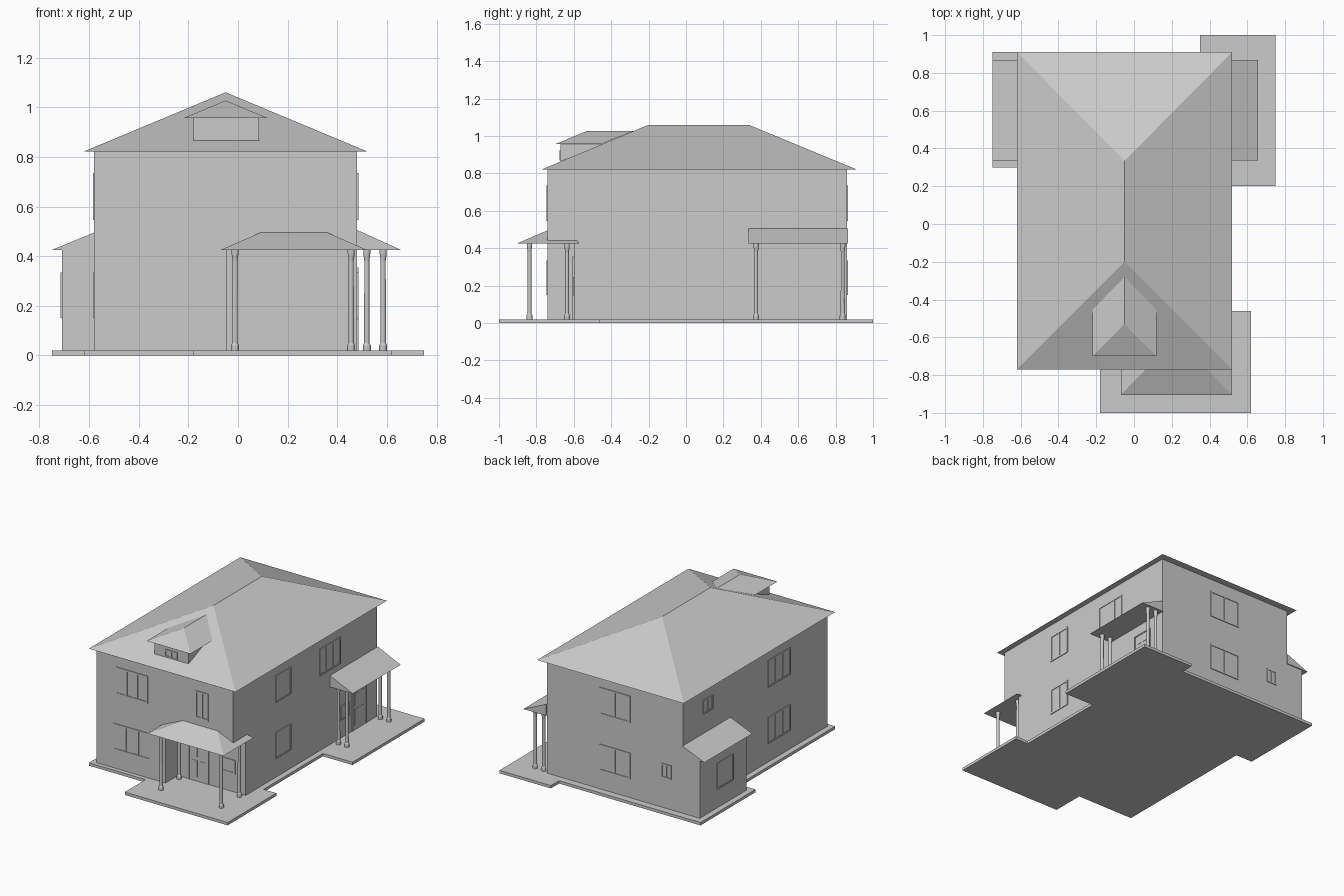
import bpy, bmesh
from math import pi

if "Cube" in bpy.data.objects:
    bpy.data.objects.remove(bpy.data.objects["Cube"])


def finish(name, bm):
    bmesh.ops.recalc_face_normals(bm, faces=bm.faces[:])
    me = bpy.data.meshes.new(name)
    bm.to_mesh(me)
    bm.free()
    ob = bpy.data.objects.new(name, me)
    bpy.context.collection.objects.link(ob)
    return ob


def hull(name, pts):
    """Convex solid around a few corner points."""
    bm = bmesh.new()
    for p in pts:
        bm.verts.new(p)
    bmesh.ops.convex_hull(bm, input=bm.verts[:])
    bmesh.ops.dissolve_limit(bm, angle_limit=0.01, verts=bm.verts[:], edges=bm.edges[:])
    return finish(name, bm)


def prism(name, outline, z0, z1, caps=True):
    """Floor-plan outline raised from z0 to z1."""
    bm = bmesh.new()
    low = [bm.verts.new((x, y, z0)) for x, y in outline]
    top = [bm.verts.new((x, y, z1)) for x, y in outline]
    n = len(outline)
    for i in range(n):
        j = (i + 1) % n
        bm.faces.new((low[i], low[j], top[j], top[i]))
    if caps:
        bm.faces.new(low[::-1])
        bm.faces.new(top)
    return finish(name, bm)


def rect(x0, x1, y0, y1):
    return [(x0, y0), (x1, y0), (x1, y1), (x0, y1)]


def hip(name, x0, x1, y0, y1, z0, ridge, z1):
    eave = [(x, y, z0) for x, y in rect(x0, x1, y0, y1)]
    return hull(name, eave + [(x, y, z1) for x, y in ridge])


def wall_parts(name, wall, boxes):
    """Boxes (u0, u1, z0, z1, depth) standing proud of a wall (axis, position, sign)."""
    axis, pos, sign = wall
    bm = bmesh.new()
    for u0, u1, z0, z1, d in boxes:
        m = bmesh.ops.create_cube(bm, size=1)
        for v in m['verts']:
            u = u1 if v.co.x > 0 else u0
            w = pos + sign * (d if v.co.y > 0 else -0.003)
            z = z1 if v.co.z > 0 else z0
            v.co = (w, u, z) if axis == 'x' else (u, w, z)
    return finish(name, bm)


def window(name, wall, u0, u1, z0, z1, panes=2):
    t, d = 0.010, 0.005
    b = [(u0, u1, z1 - t, z1, d), (u0, u1, z0, z0 + t, d),
         (u0, u0 + t, z0 + t, z1 - t, d), (u1 - t, u1, z0 + t, z1 - t, d),
         (u0 + t, u1 - t, z0 + t, z1 - t, 0.001)]
    for i in range(1, panes):
        c = u0 + (u1 - u0) * i / panes
        b.append((c - t / 2, c + t / 2, z0 + t, z1 - t, d * 0.8))
    wall_parts(name, wall, b)


def door(name, wall, u0, u1):
    t, z0, z1 = 0.008, 0.02, 0.355
    w = u1 - u0
    b = [(u0, u0 + t, z0, z1, 0.006), (u1 - t, u1, z0, z1, 0.006),
         (u0 + t, u1 - t, z1 - t, z1, 0.006), (u0 + t, u1 - t, z0, z1 - t, 0.002)]
    for k in (0.16, 0.56):
        a, e = u0 + k * w, u0 + (k + 0.28) * w
        for lo, hi in ((0.05, 0.165), (0.19, 0.275), (0.285, 0.335)):
            b.append((a, e, lo, hi, 0.004))
    wall_parts(name, wall, b)


def column(name, x, y):
    bm = bmesh.new()
    prof = [(0.016, 0.02), (0.016, 0.04), (0.011, 0.05), (0.010, 0.38),
            (0.014, 0.41), (0.014, 0.426)]
    vs = [bm.verts.new((x + r, y, z)) for r, z in prof]
    es = [bm.edges.new(p) for p in zip(vs, vs[1:])]
    bmesh.ops.spin(bm, geom=vs + es, cent=(x, y, 0), axis=(0, 0, 1), angle=2 * pi, steps=12)
    bmesh.ops.remove_doubles(bm, verts=bm.verts[:], dist=1e-4)
    return finish(name, bm)


# Foundation slab with two porch pads and the bay pad
prism("foundation", [(-.62, -.77), (-.18, -.77), (-.18, -1), (.62, -1), (.62, -.46),
                     (.52, -.46), (.52, .2), (.75, .2), (.75, 1), (.35, 1), (.35, .91),
                     (-.75, .91), (-.75, .30), (-.62, .30)], 0, 0.02)

# Walls: ground floor with recessed entrance and bay, plain upper floor
prism("ground_floor_walls", [(-.58, -.74), (-.045, -.74), (-.045, -.6), (.48, -.6), (.48, .86),
                             (-.71, .86), (-.71, .34), (-.58, .34)], 0.02, 0.425, caps=False)
prism("upper_floor_walls", rect(-.58, .48, -.74, .86), 0.425, 0.825, caps=False)
prism("entrance_ceiling", rect(-.045, .48, -.74, -.6), 0.425, 0.43)

# Roofs
hip("main_roof", -.62, .52, -.77, .91, .822, [(-.05, -.20), (-.05, .335)], 1.06)
hip("front_porch_roof", -.07, .52, -.905, -.74, .425, [(.09, -.74), (.36, -.74)], .495)
hull("front_porch_side_eave", [(.48, -.74, .425), (.52, -.74, .425), (.52, -.57, .425),
                               (.48, -.57, .425), (.48, -.74, .442), (.48, -.585, .442)])
for name, wall_x, eave_x, top in (("side_porch_roof", .48, .657, .505), ("bay_roof", -.58, -.75, .495)):
    hull(name, [(x, y, z) for y in (.335, .867)
                for x, z in ((wall_x, .425), (eave_x, .425), (wall_x, top))])

# Dormer
hull("dormer_walls", [(x, y, z) for x in (-.18, .085)
                      for y, z in ((-.67, .865), (-.67, .956), (-.44, .956))])
hip("dormer_roof", -.22, .12, -.70, -.455, .956, [(-.05, -.53), (-.05, -.28)], 1.027)
window("dormer_window", ('y', -.67, -1), -.1, .0, .868, .922)

# Porch columns
for x in (-.012, .456):
    for y in (-.837, -.636):
        column("front_porch_column", x, y)
for x in (.519, .585):
    for y in (.375, .838):
        column("side_porch_column", x, y)

# Windows and doors on each wall
front, recess = ('y', -.74, -1), ('y', -.6, -1)
right, left = ('x', .48, 1), ('x', -.58, -1)
back, bay = ('y', .86, 1), ('x', -.71, -1)
LOW, HIGH = (.15, .335), (.545, .735)
window("front_window", front, -.45, -.16, *LOW, 3)
window("front_window", front, -.43, -.18, *HIGH, 3)
window("front_window", front, .19, .29, *HIGH)
window("porch_window", recess, .30, .40, .147, .245)
door("front_door", recess, .035, .195)
for z in (LOW, HIGH):
    window("right_window", right, -.27, -.10, *z)
    window("left_window", left, -.33, -.08, *z, 3)
    window("back_window", back, -.17, .07, *z)
window("right_window", right, .22, .45, *HIGH, 3)
window("side_porch_window", right, .45, .545, .145, .245)
door("side_door", right, .58, .74)
window("left_small_window", left, .53, .64, .63, .73)
window("back_small_window", back, -.49, -.41, .23, .33)
window("bay_window", bay, .49, .67, *LOW)
